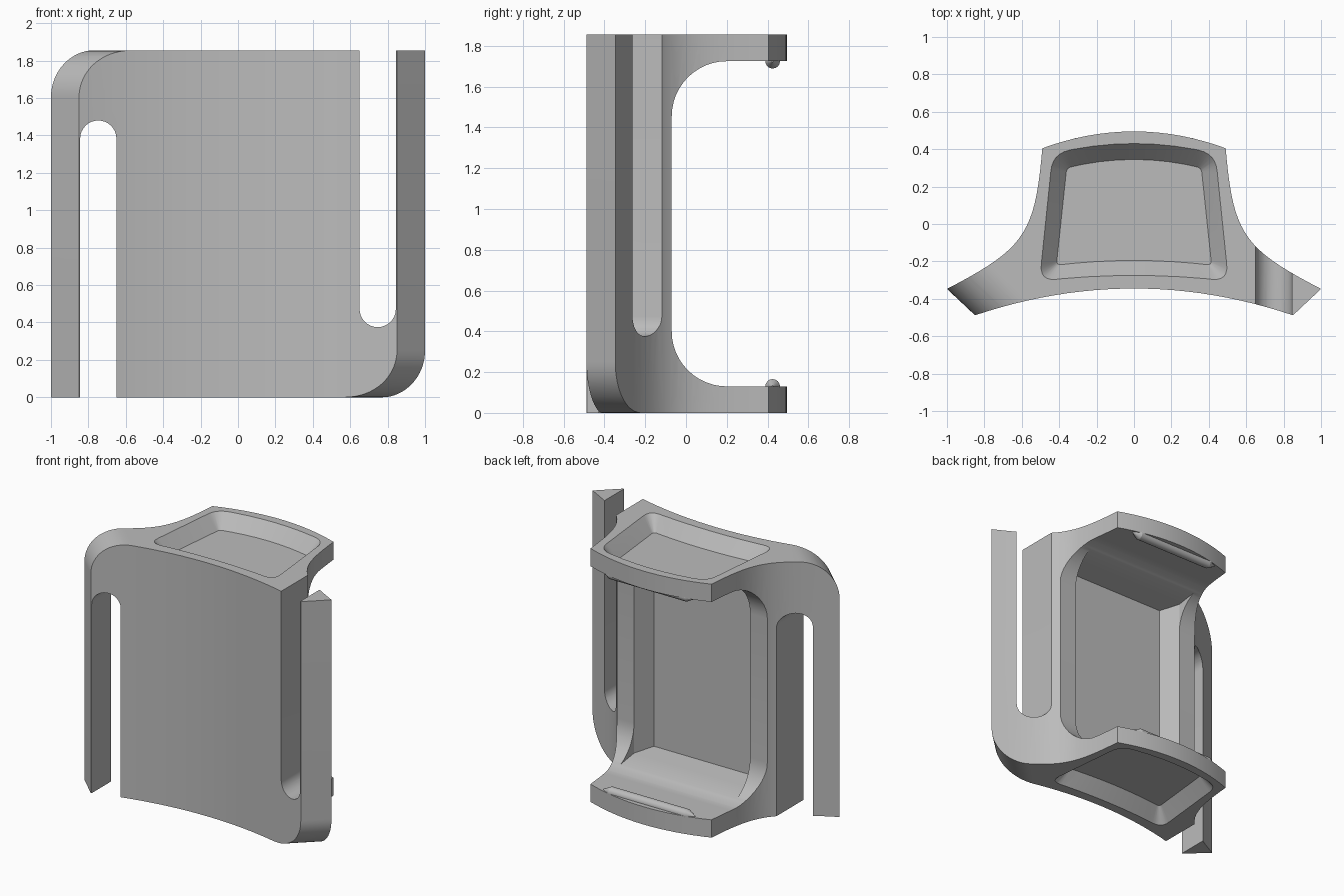
import bpy, bmesh, math
from mathutils import Vector
from mathutils.geometry import interpolate_bezier

old = bpy.data.objects.get("Cube")
if old:
    bpy.data.objects.remove(old, do_unlink=True)

H = 1.855          # overall height
RIM = 0.13         # thickness of the end flaps

grey = bpy.data.materials.new("plain_grey")
grey.use_nodes = True
grey.diffuse_color = (0.5, 0.5, 0.5, 1)
grey.node_tree.nodes["Principled BSDF"].inputs["Base Color"].default_value = (0.5, 0.5, 0.5, 1)


def loft(name, rings):
    """Closed solid skinned through rings of equal point count."""
    bm = bmesh.new()
    loops = [[bm.verts.new(p) for p in ring] for ring in rings]
    n = len(loops[0])
    for a, b in zip(loops, loops[1:]):
        for i in range(n):
            j = (i + 1) % n
            bm.faces.new((a[i], a[j], b[j], b[i]))
    bm.faces.new(loops[0])
    bm.faces.new(loops[-1])
    bmesh.ops.recalc_face_normals(bm, faces=bm.faces)
    mesh = bpy.data.meshes.new(name)
    bm.to_mesh(mesh)
    bm.free()
    mesh.materials.append(grey)
    ob = bpy.data.objects.new(name, mesh)
    bpy.context.collection.objects.link(ob)
    return ob


def bow(half, y_mid, y_end, steps):
    """Shallow curve from -half to half."""
    ts = [2 * i / steps - 1 for i in range(steps + 1)]
    return [Vector((half * t, y_mid + (y_end - y_mid) * t * t)) for t in ts]


def arc(cx, cy, r, a0, a1, steps=12):
    angles = [math.radians(a0 + (a1 - a0) * i / steps) for i in range(steps + 1)]
    return [(cx + r * math.cos(a), cy + r * math.sin(a)) for a in angles]


def turned(p):
    """Half turn about the front-to-back axis."""
    return (-p[0], p[1], H - p[2])


def cut(target, rings):
    tool = loft("cutter", rings)
    tool.hide_render = True
    mod = target.modifiers.new("cut", "BOOLEAN")
    mod.operation = "DIFFERENCE"
    mod.solver = "EXACT"
    mod.object = tool
    bpy.context.view_layer.objects.active = target
    bpy.ops.object.modifier_apply(modifier=mod.name)
    bpy.data.objects.remove(tool, do_unlink=True)


def cut_both(target, rings):
    cut(target, rings)
    cut(target, [[turned(p) for p in ring] for ring in rings])


# Body: plan outline with bowed front and back and flared wings
front = bow(0.85, -0.345, -0.488, 24)
flank = [p.xy for p in interpolate_bezier(
    Vector((1, -0.347, 0)), Vector((0.58, -0.13, 0)),
    Vector((0.53, -0.05, 0)), Vector((0.49, 0.405, 0)), 20)]
back = bow(0.49, 0.495, 0.405, 16)[::-1][1:-1]
outline = front + flank + back + [Vector((-p.x, p.y)) for p in reversed(flank)]
body = loft("body", [[(p.x, p.y, z) for p in outline] for z in (0, H)])

# Window through the back, leaving a flap at each end
r = 0.27
yw = -0.07
window = ([(1, RIM)] + arc(yw + r, RIM + r, r, 270, 180)
          + arc(yw + r, H - RIM - r, r, 180, 90) + [(1, H - RIM)])
cut(body, [[(x, y, z) for y, z in window] for x in (-1.2, 1.2)])


# Tapered recess behind the front wall
def frame(half, y, margin):
    return [(-half, y, margin), (half, y, margin),
            (half, y, H - margin), (-half, y, H - margin)]


cut(body, [frame(0.40, -0.2, 0.2), frame(0.47, yw, 0.18), frame(0.47, 0.1, 0.155)])

# Slots that free the side arms, one open upward and one downward
sr = 0.097
slot = arc(0.747, 0.375 + sr, sr, 180, 360, 16) + [(0.747 + sr, H + 0.1), (0.747 - sr, H + 0.1)]
cut_both(body, [[(x, y, z) for x, z in slot] for y in (-0.8, 0.3)])

# Rounded outer corner of each wing
tip = Vector((1, -0.347, 0))
along = Vector((0.15, 0.141, 0)).normalized()
out = Vector((along.y, -along.x, 0))
fr = 0.25
corner = arc(-fr, fr, fr, 0, -90, 16) + [(-fr, -0.05), (0.05, -0.05), (0.05, fr)]
cut_both(body, [[tip + along * t + out * n + Vector((0, 0, z)) for n, z in corner]
                for t in (-0.6, 0.4)])


# Shallow tray in each end
def tray_ring(front_curve, back_curve, radius, z):
    pts = front_curve + back_curve[::-1]
    k = len(front_curve)
    corners = (0, k - 1, k, len(pts) - 1)
    ring = []
    for i, p in enumerate(pts):
        if i not in corners:
            ring.append((p.x, p.y, z))
            continue
        a = p + (pts[i - 1] - p).normalized() * radius
        b = p + (pts[(i + 1) % len(pts)] - p).normalized() * radius
        for s in range(7):
            t = s / 6
            q = a * (1 - t) ** 2 + p * 2 * t * (1 - t) + b * t * t
            ring.append((q.x, q.y, z))
    return ring


def rim(z):
    return tray_ring(bow(0.505, -0.275, -0.305, 8), bow(0.435, 0.43, 0.375, 8), 0.09, z)


floor = tray_ring(bow(0.415, -0.195, -0.22, 8), bow(0.36, 0.345, 0.30, 8), 0.025, H - 0.1)
cut_both(body, [floor, rim(H), rim(H + 0.05)])

# Snap ridge with tapered ends inside each flap
stations = ((-0.37, 0.004), (-0.31, 0.036), (0.31, 0.036), (0.37, 0.004))
rings = [[(x, y, z) for y, z in arc(0.425, RIM, rad, 0, 337.5, 15)] for x, rad in stations]
lower = loft("lower_ridge", rings)
upper = loft("upper_ridge", [[turned(p) for p in ring] for ring in rings])

# Smooth curved walls while keeping edges crisp
bpy.context.view_layer.update()
bpy.ops.object.select_all(action="DESELECT")
for ob in (body, lower, upper):
    ob.select_set(True)
bpy.context.view_layer.objects.active = body
bpy.ops.object.shade_smooth_by_angle(angle=math.radians(25))
